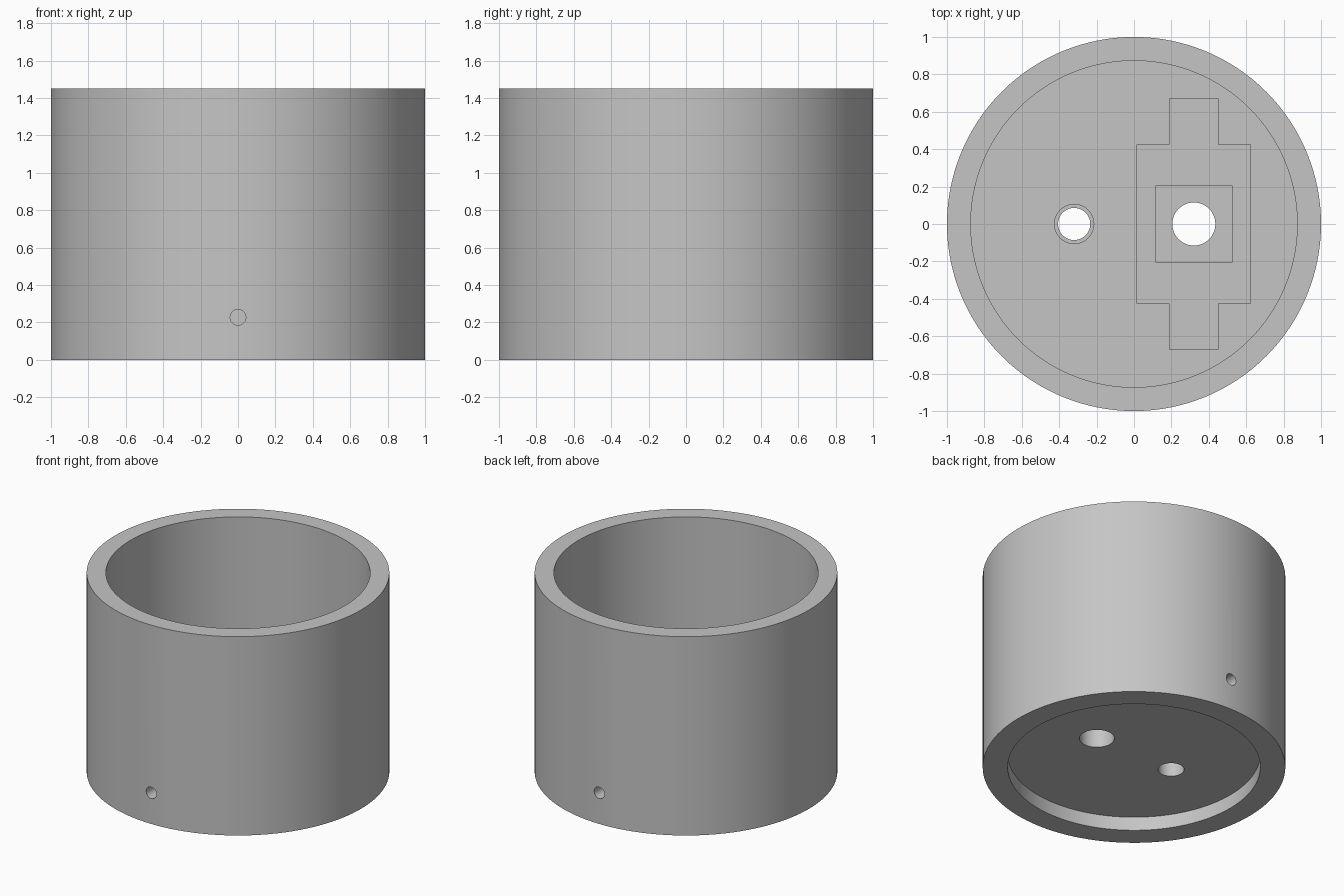
import bpy, bmesh
from math import cos, sin, pi
from mathutils import Matrix, Vector

cube = bpy.data.objects.get("Cube")
if cube:
    bpy.data.objects.remove(cube)

HEIGHT = 1.45
FLOOR_TOP = 0.40
SOCKET_X = 0.32

grey = bpy.data.materials.new("plain grey")
grey.use_nodes = True
colour = (0.56, 0.56, 0.56, 1)
grey.diffuse_color = colour
grey.node_tree.nodes["Principled BSDF"].inputs["Base Color"].default_value = colour


def prism(name, outline, low, high, matrix=Matrix()):
    """Extrude a closed 2D outline from low to high."""
    bm = bmesh.new()
    face = bm.faces.new([bm.verts.new((x, y, low)) for x, y in outline])
    top = bmesh.ops.extrude_face_region(bm, geom=[face])["geom"]
    verts = [v for v in top if isinstance(v, bmesh.types.BMVert)]
    bmesh.ops.translate(bm, verts=verts, vec=Vector((0, 0, high - low)))
    bmesh.ops.recalc_face_normals(bm, faces=bm.faces)
    bm.transform(matrix)
    mesh = bpy.data.meshes.new(name)
    bm.to_mesh(mesh)
    bm.free()
    mesh.materials.append(grey)
    obj = bpy.data.objects.new(name, mesh)
    bpy.context.collection.objects.link(obj)
    return obj


def circle(radius, x=0, y=0, sides=48):
    return [(x + radius * cos(2 * pi * i / sides), y + radius * sin(2 * pi * i / sides))
            for i in range(sides)]


def rectangle(x, half_x, half_y):
    return [(x - half_x, -half_y), (x + half_x, -half_y),
            (x + half_x, half_y), (x - half_x, half_y)]


# Rectangle with a narrower tab at each end
def tabbed_rectangle(x, half_x, half_y, tab_x, tab_y):
    quarter = [(half_x, half_y), (tab_x, half_y), (tab_x, tab_y)]
    half = quarter + [(-a, b) for a, b in reversed(quarter)]
    return [(x + a, b) for a, b in half] + [(x - a, -b) for a, b in half]


# Solid body, then everything removed from it
body = prism("round_housing", circle(1, sides=128), 0, HEIGHT)
cutters = [
    prism("upper_bore", circle(0.873, sides=128), FLOOR_TOP, HEIGHT + 0.1),
    prism("base_recess", circle(0.835, sides=128), -0.1, 0.1),
    prism("tabbed_pocket", tabbed_rectangle(SOCKET_X, 0.304, 0.424, 0.13, 0.671),
          0.32, FLOOR_TOP + 0.1),
    prism("square_pocket", rectangle(SOCKET_X, 0.203, 0.205), 0.25, FLOOR_TOP + 0.05),
    prism("socket_hole", circle(0.115, SOCKET_X), 0.05, FLOOR_TOP),
    prism("cable_hole", circle(0.086, -SOCKET_X), 0.05, FLOOR_TOP + 0.1),
    prism("cable_counterbore", circle(0.105, -SOCKET_X), 0.30, FLOOR_TOP + 0.05),
]

# Blind screw holes in the front and back of the wall
for name, turn in (("front_screw_hole", pi / 2), ("back_screw_hole", -pi / 2)):
    place = Matrix.Translation((0, 0, 0.227)) @ Matrix.Rotation(turn, 4, "X")
    cutters.append(prism(name, circle(0.042, sides=32), 0.75, 1.1, place))

for cutter in cutters:
    mod = body.modifiers.new(cutter.name, "BOOLEAN")
    mod.operation = "DIFFERENCE"
    mod.solver = "EXACT"
    mod.object = cutter

# Apply the cuts and remove the cutters
bpy.context.view_layer.update()
result = bpy.data.meshes.new_from_object(
    body.evaluated_get(bpy.context.evaluated_depsgraph_get()))
body.modifiers.clear()
body.data = result
result.materials.clear()
result.materials.append(grey)
for poly in result.polygons:
    poly.material_index = 0
for cutter in cutters:
    bpy.data.objects.remove(cutter)

bpy.ops.object.select_all(action="DESELECT")
body.select_set(True)
bpy.context.view_layer.objects.active = body
bpy.ops.object.shade_smooth_by_angle(angle=pi / 6)
